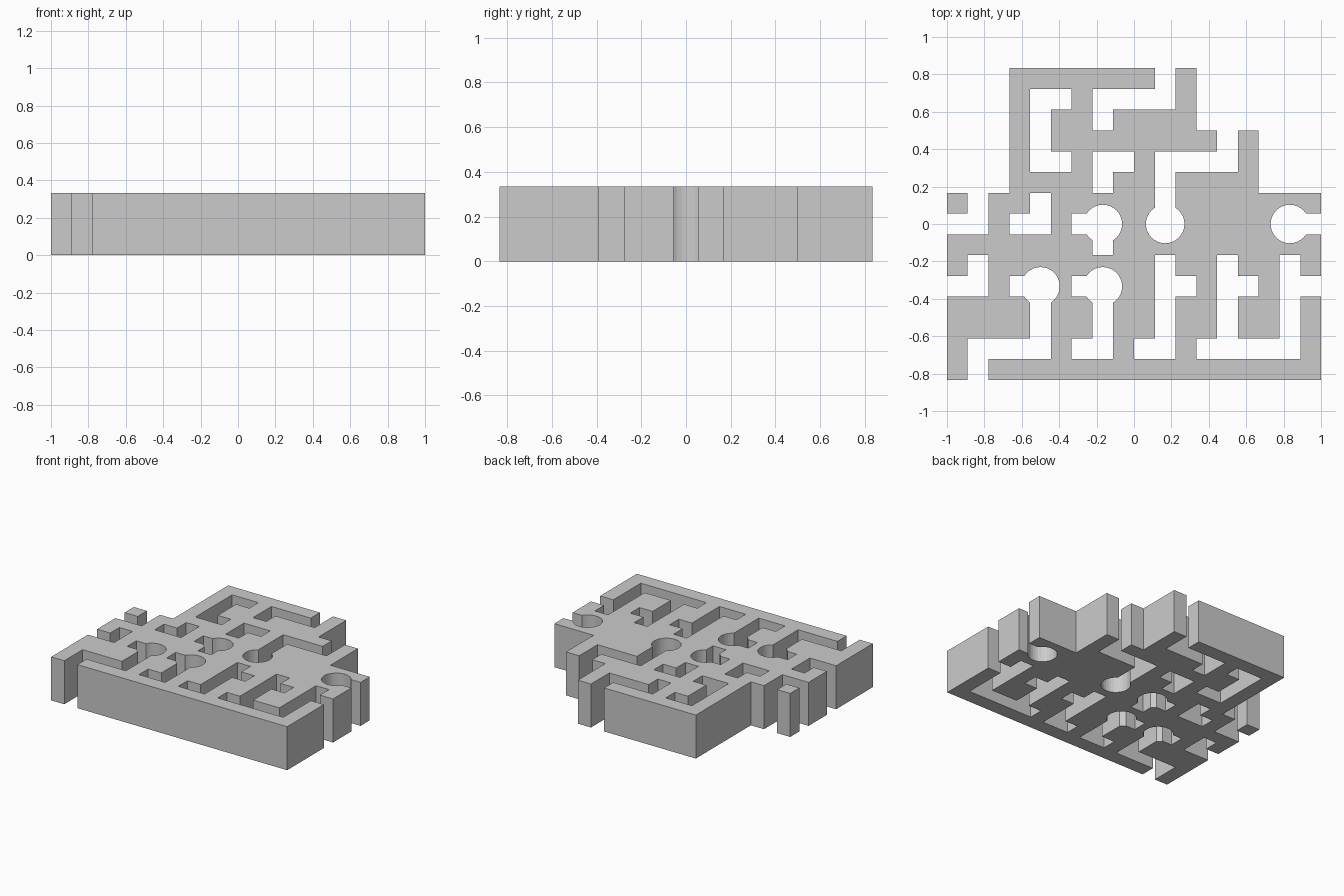
import bpy, bmesh

if "Cube" in bpy.data.objects:
    bpy.data.objects.remove(bpy.data.objects["Cube"])

H = 1 / 3          # slab height
TILE = 1 / 3       # each square tile is 3 x 3 cells
CELL = TILE / 3
R = 0.103          # round room radius

# Tile map, back row first: (first column, tiles).
# Letters are open sides, O = round room, "#" = full block.
rows = [
    (1, ["ES", "ES", "WN"]),
    (1, ["NE", "ES", "ES", "WN"]),
    (0, ["NW", "NW", "OWS", "ON", "#", "OE"]),
    (0, ["NW", "OWS", "OWS", "NES", "NES", "NES"]),
    (0, ["SE", "NW", "NW", "NW", "NWE", "NW"]),
]
sides = {"N": (0, 1), "S": (0, -1), "E": (1, 0), "W": (-1, 0)}


def make_tile(bm, cx, cy, code):
    """Add the solid cells of one tile as quads on the floor plane."""
    opened = set()
    if code != "#":
        opened = {(0, 0)} | {sides[k] for k in code if k in sides}
    h = CELL / 2
    for i in (-1, 0, 1):
        for j in (-1, 0, 1):
            if (i, j) not in opened:
                x, y = cx + i * CELL, cy + j * CELL
                bm.faces.new([bm.verts.new((x + a * h, y + b * h, 0))
                              for a, b in ((-1, -1), (1, -1), (1, 1), (-1, 1))])


# Maze floor plan
bm = bmesh.new()
rooms = []
for r, (start, tiles) in enumerate(rows):
    for c, code in enumerate(tiles, start):
        cx, cy = -1 + (c + 0.5) * TILE, 5 / 6 - (r + 0.5) * TILE
        make_tile(bm, cx, cy, code)
        if "O" in code:
            rooms.append((cx, cy))
bmesh.ops.remove_doubles(bm, verts=bm.verts, dist=1e-4)
mesh = bpy.data.meshes.new("maze_slab")
bm.to_mesh(mesh)
bm.free()
slab = bpy.data.objects.new("maze_slab", mesh)
bpy.context.collection.objects.link(slab)

# Walls raised to full height
solid = slab.modifiers.new("thickness", "SOLIDIFY")
solid.thickness = H
solid.offset = 1

# Round rooms bored through the slab
bm = bmesh.new()
for x, y in rooms:
    made = bmesh.ops.create_cone(bm, cap_ends=True, segments=32,
                                 radius1=R, radius2=R, depth=1)
    bmesh.ops.translate(bm, verts=made["verts"], vec=(x, y, H / 2))
cut_mesh = bpy.data.meshes.new("room_cutter")
bm.to_mesh(cut_mesh)
bm.free()
cutter = bpy.data.objects.new("room_cutter", cut_mesh)
bpy.context.collection.objects.link(cutter)
cutter.hide_render = True
bore = slab.modifiers.new("rooms", "BOOLEAN")
bore.operation = "DIFFERENCE"
bore.solver = "EXACT"
bore.object = cutter

bpy.context.view_layer.objects.active = slab
slab.select_set(True)
for name in ("thickness", "rooms"):
    bpy.ops.object.modifier_apply(modifier=name)
bpy.data.objects.remove(cutter)
